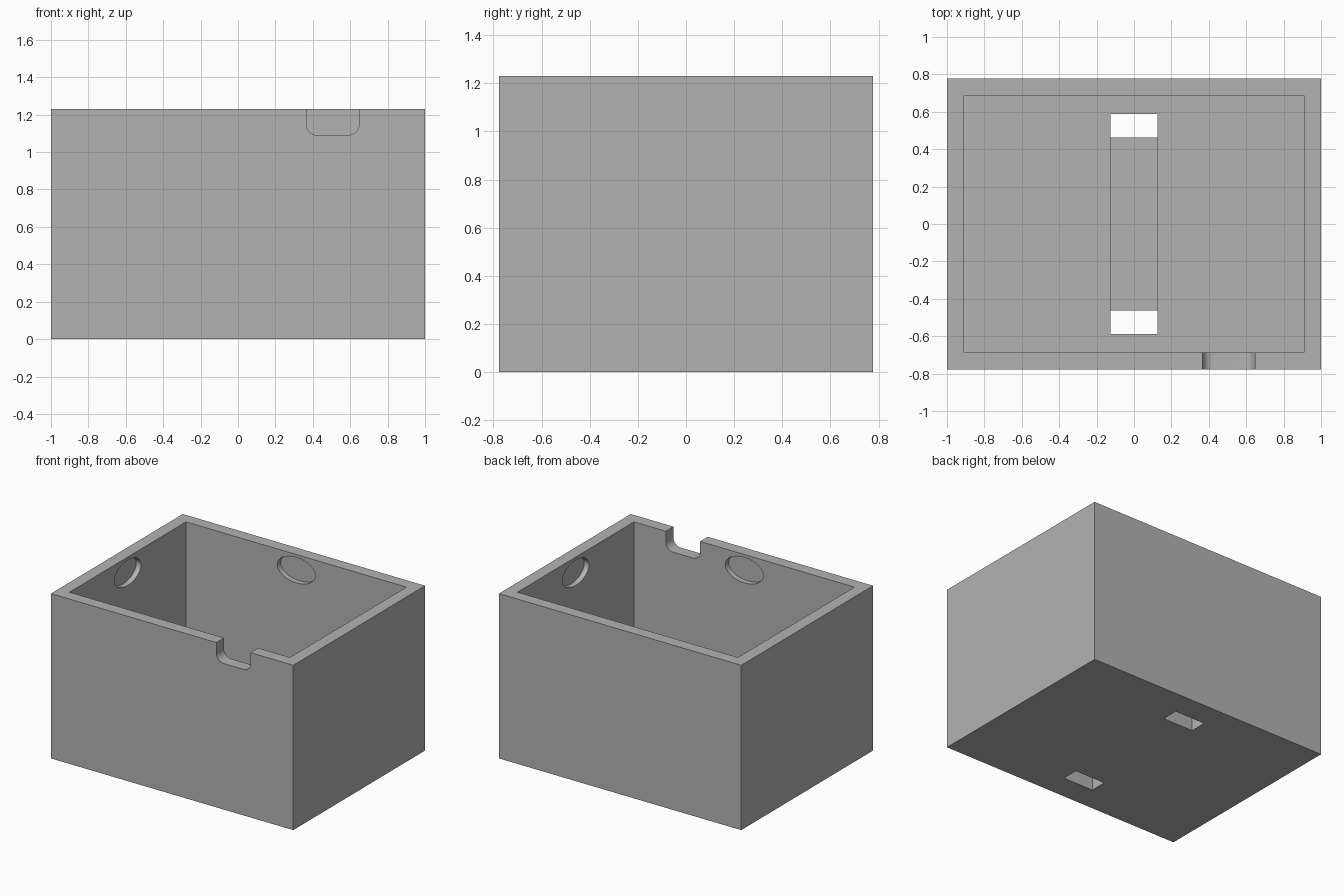
import bpy, bmesh, math
from mathutils import Vector

default = bpy.data.objects.get("Cube")
if default:
    bpy.data.objects.remove(default, do_unlink=True)

HALF_X, HALF_Y, HEIGHT = 1.0, 0.777, 1.23
WALL, FLOOR, STRAP_FLOOR = 0.09, 0.18, 0.11

grey = bpy.data.materials.new("plain_grey")
grey.use_nodes = True
colour = (0.45, 0.45, 0.45, 1)
grey.diffuse_color = colour
grey.node_tree.nodes["Principled BSDF"].inputs["Base Color"].default_value = colour


def prism(name, profile, axis, low, high):
    """Extrude a closed 2D profile along an axis; the profile uses the other two axes in order."""
    def point(a, b, depth):
        co = [a, b]
        co.insert(axis, depth)
        return Vector(co)
    bm = bmesh.new()
    face = bm.faces.new([bm.verts.new(point(a, b, low)) for a, b in profile])
    solid = bmesh.ops.extrude_face_region(bm, geom=[face])["geom"]
    shift = point(0, 0, high - low)
    bmesh.ops.translate(bm, verts=[v for v in solid if isinstance(v, bmesh.types.BMVert)], vec=shift)
    bmesh.ops.recalc_face_normals(bm, faces=bm.faces[:])
    mesh = bpy.data.meshes.new(name)
    bm.to_mesh(mesh)
    bm.free()
    mesh.materials.append(grey)
    obj = bpy.data.objects.new(name, mesh)
    bpy.context.collection.objects.link(obj)
    return obj


def rectangle(half_a, half_b):
    return [(-half_a, -half_b), (half_a, -half_b), (half_a, half_b), (-half_a, half_b)]


def arc(cx, cy, rx, ry, start, end, steps):
    angles = [math.radians(start + (end - start) * i / steps) for i in range(steps + 1)]
    return [(cx + rx * math.cos(t), cy + ry * math.sin(t)) for t in angles]


# Outer body
box = prism("open_box", rectangle(HALF_X, HALF_Y), 2, 0, HEIGHT)

# Interior cavity
inner_x, inner_y = HALF_X - WALL, HALF_Y - WALL
cutters = [prism("cavity_cutter", rectangle(inner_x, inner_y), 2, FLOOR, HEIGHT + 0.2)]

# Strap channel in the floor with a through slot at each end
slot_in, slot_out = 0.463, 0.588
half = [(slot_in, STRAP_FLOOR), (slot_in, -0.1), (slot_out, -0.1), (slot_out, FLOOR + 0.1)]
staple = half + [(-y, z) for y, z in reversed(half)]
cutters.append(prism("strap_channel_cutter", staple, 0, -0.125, 0.125))

# Rounded cable notch in the front rim
left, right, bottom, r = 0.365, 0.648, 1.09, 0.06
notch = [(left, HEIGHT + 0.1)]
notch += arc(left + r, bottom + r, r, r, 180, 270, 10)
notch += arc(right - r, bottom + r, r, r, 270, 360, 10)
notch += [(right, HEIGHT + 0.1)]
cutters.append(prism("cable_notch_cutter", notch, 1, -HALF_Y - 0.1, -inner_y + 0.05))

# Oval recesses on the inside of all four walls
oval = arc(0, 1.113, 0.157, 0.095, 0, 360, 48)[:-1]
for axis, inner in ((0, inner_x), (1, inner_y)):
    for side in (-1, 1):
        ends = sorted((side * (inner - 0.05), side * (inner + 0.04)))
        cutters.append(prism("oval_recess_cutter", oval, axis, *ends))

# Cut everything out of the body
bpy.context.view_layer.objects.active = box
for cutter in cutters:
    mod = box.modifiers.new("cut", 'BOOLEAN')
    mod.operation = 'DIFFERENCE'
    mod.solver = 'EXACT'
    mod.object = cutter
    bpy.ops.object.modifier_apply(modifier=mod.name)
    bpy.data.objects.remove(cutter, do_unlink=True)

# Smooth the curved cuts, keep the edges crisp
bpy.ops.object.select_all(action='DESELECT')
box.select_set(True)
bpy.ops.object.shade_smooth_by_angle(angle=math.radians(30))
